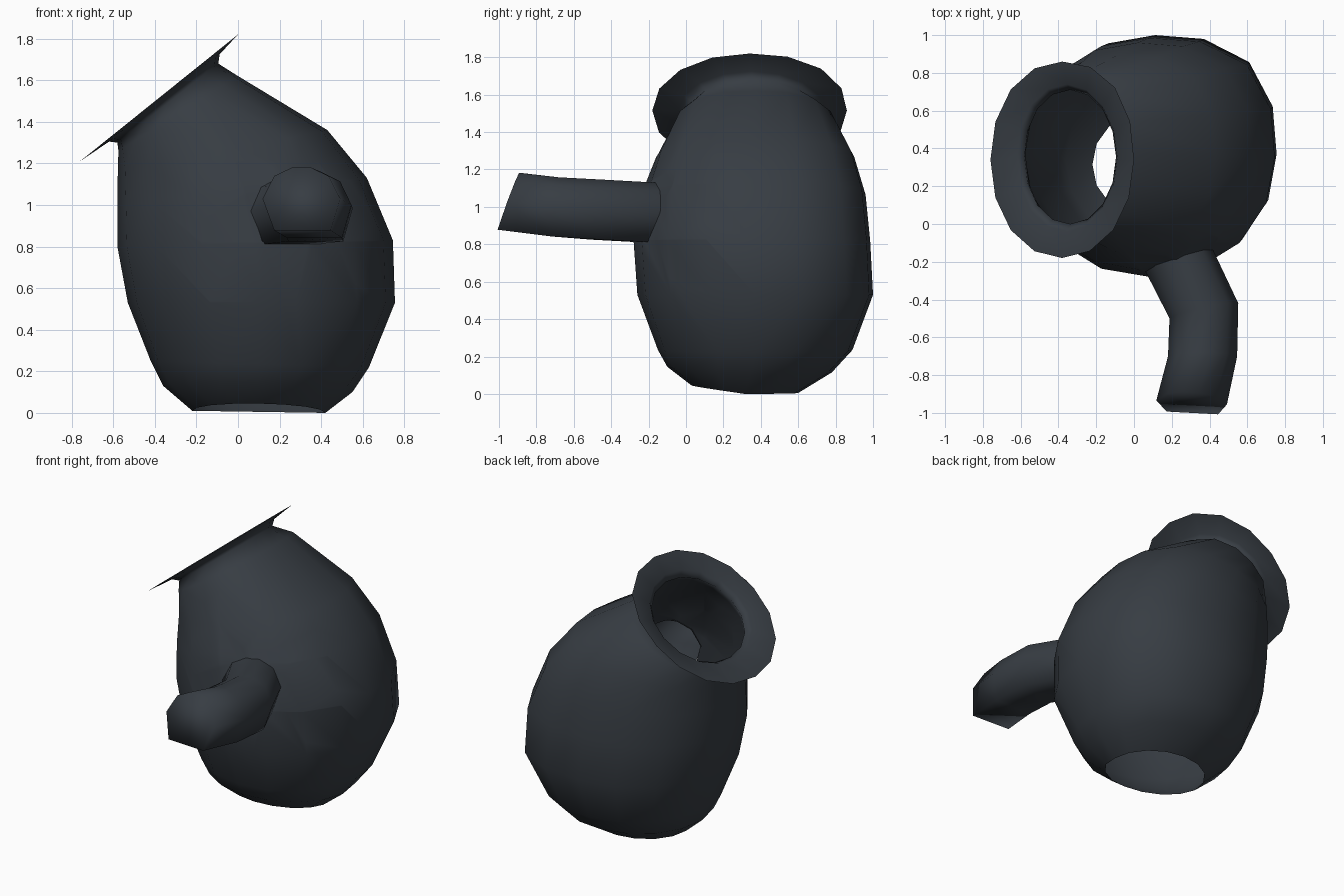
import bpy, bmesh, math
from mathutils import Vector

if "Cube" in bpy.data.objects:
    bpy.data.objects.remove(bpy.data.objects["Cube"])

slate = bpy.data.materials.new("dark slate")
slate.diffuse_color = (0.038, 0.046, 0.056, 1)
slate.use_nodes = True
slate.node_tree.nodes["Principled BSDF"].inputs["Base Color"].default_value = slate.diffuse_color


def finish(name, bm, angle):
    me = bpy.data.meshes.new(name)
    bm.to_mesh(me)
    bm.free()
    me.materials.append(slate)
    ob = bpy.data.objects.new(name, me)
    bpy.context.collection.objects.link(ob)
    bpy.ops.object.select_all(action='DESELECT')
    ob.select_set(True)
    bpy.context.view_layer.objects.active = ob
    bpy.ops.object.shade_smooth_by_angle(angle=math.radians(angle))
    return ob


def loft(rings, cap_end=False):
    """Skin a list of vertex rings into a single-walled tube."""
    bm = bmesh.new()
    loops = [[bm.verts.new(p) for p in ring] for ring in rings]
    n = len(loops[0])
    for a, b in zip(loops, loops[1:]):
        for i in range(n):
            j = (i + 1) % n
            bm.faces.new((a[i], a[j], b[j], b[i]))
    if cap_end:
        bm.faces.new(loops[-1])
    return bm


def tilted_ring(xl, zl, xr, zr, y0, y1, back=2.0, front=2.0, lift=0.0, n=16):
    """Rounded ring spanning left and right points in xz and y0..y1 in depth;
    back and front swell the right-hand quarters, lift raises the front."""
    ring = []
    for i in range(n):
        a = 2 * math.pi * i / n
        c, s = math.cos(a), math.sin(a)
        q = 2.08 if c < 0.01 else (back if s > 0 else front)
        r = (abs(c) ** q + abs(s) ** q) ** (-1 / q)
        c, s = c * r, s * r
        t = (1 + c) / 2
        ring.append((xl + (xr - xl) * t,
                     (y0 + y1) / 2 + s * (y1 - y0) / 2,
                     zl + (zr - zl) * t + lift * max(0, -s)))
    return ring


# handle sections: centre, sideways axis, up axis
handle = [
    ((0.235, -0.185, 0.97), (0.18, 0.055, 0), (0, 0.01, 0.16)),
    ((0.37, -0.46, 0.985), (0.182, 0.04, 0), (0, 0.02, 0.16)),
    ((0.363, -0.70, 1.00), (0.183, 0.0, 0), (0, 0.02, 0.158)),
    ((0.305, -0.945, 1.03), (0.187, -0.01, 0), (0, 0.055, 0.152)),
]
# arched outline with a flat underside
arch = [(-0.7, -1), (0.75, -1), (1, 0), (0.7, 0.72), (0.22, 1),
        (-0.22, 1), (-0.7, 0.72), (-1, 0)]
sections = [[Vector(c) + Vector(u) * a + Vector(v) * b for a, b in arch]
            for c, u, v in handle]
finish("handle", loft(sections, cap_end=True), 130)

# pot body with leaning shoulder, open underneath, flaring into a thin rim
body = [
    (-0.22, 0.01, 0.42, 0.00, 0.03, 0.60, 2.0, 2.0, 0.04),
    (-0.36, 0.13, 0.55, 0.10, -0.10, 0.78, 2.2, 2.0, 0.03),
    (-0.42, 0.25, 0.63, 0.22, -0.15, 0.89, 2.4, 2.05),
    (-0.53, 0.53, 0.755, 0.53, -0.26, 1.00, 2.7, 2.08),
    (-0.58, 0.80, 0.745, 0.83, -0.28, 0.985, 2.75, 2.08),
    (-0.58, 1.00, 0.62, 1.13, -0.24, 0.96, 2.7, 2.1),
    (-0.578, 1.17, 0.43, 1.36, -0.16, 0.90, 2.6, 2.3),
    (-0.575, 1.26, 0.00, 1.62, -0.05, 0.79, 2.5, 2.5),
    (-0.58, 1.30, -0.095, 1.68, 0.00, 0.71),
    (-0.62, 1.305, -0.088, 1.725, -0.04, 0.74),
    (-0.76, 1.21, 0.00, 1.82, -0.18, 0.86, 2.25, 2.05),
]
bm = loft([tilted_ring(*r) for r in body])

# opening in the body wall where the hollow handle joins
hole = [Vector((p.x, 0, p.z)) for p in sections[0]]
mid = sum(hole, Vector()) / len(hole)
hole = [mid + (p - mid) * 0.93 for p in hole]


def near(f):
    c = f.calc_center_median()
    return c.y < 0.1 and abs(c.x - mid.x) < 0.4 and abs(c.z - mid.z) < 0.4


sides = []
for a, b in zip(hole, hole[1:] + hole[:1]):
    normal = (b - a).cross(Vector((0, 1, 0))).normalized()
    if normal.dot(a - mid) < 0:
        normal = -normal
    sides.append((a, normal))
    faces = [f for f in bm.faces if near(f)]
    edges = {e for f in faces for e in f.edges}
    verts = {v for f in faces for v in f.verts}
    bmesh.ops.bisect_plane(bm, geom=list(verts) + list(edges) + faces,
                           plane_co=a, plane_no=normal, dist=1e-5)
inside = [f for f in bm.faces if near(f) and
          all((f.calc_center_median() - a).dot(nrm) < 0 for a, nrm in sides)]
bmesh.ops.delete(bm, geom=inside, context='FACES')
finish("pot_body", bm, 120)
